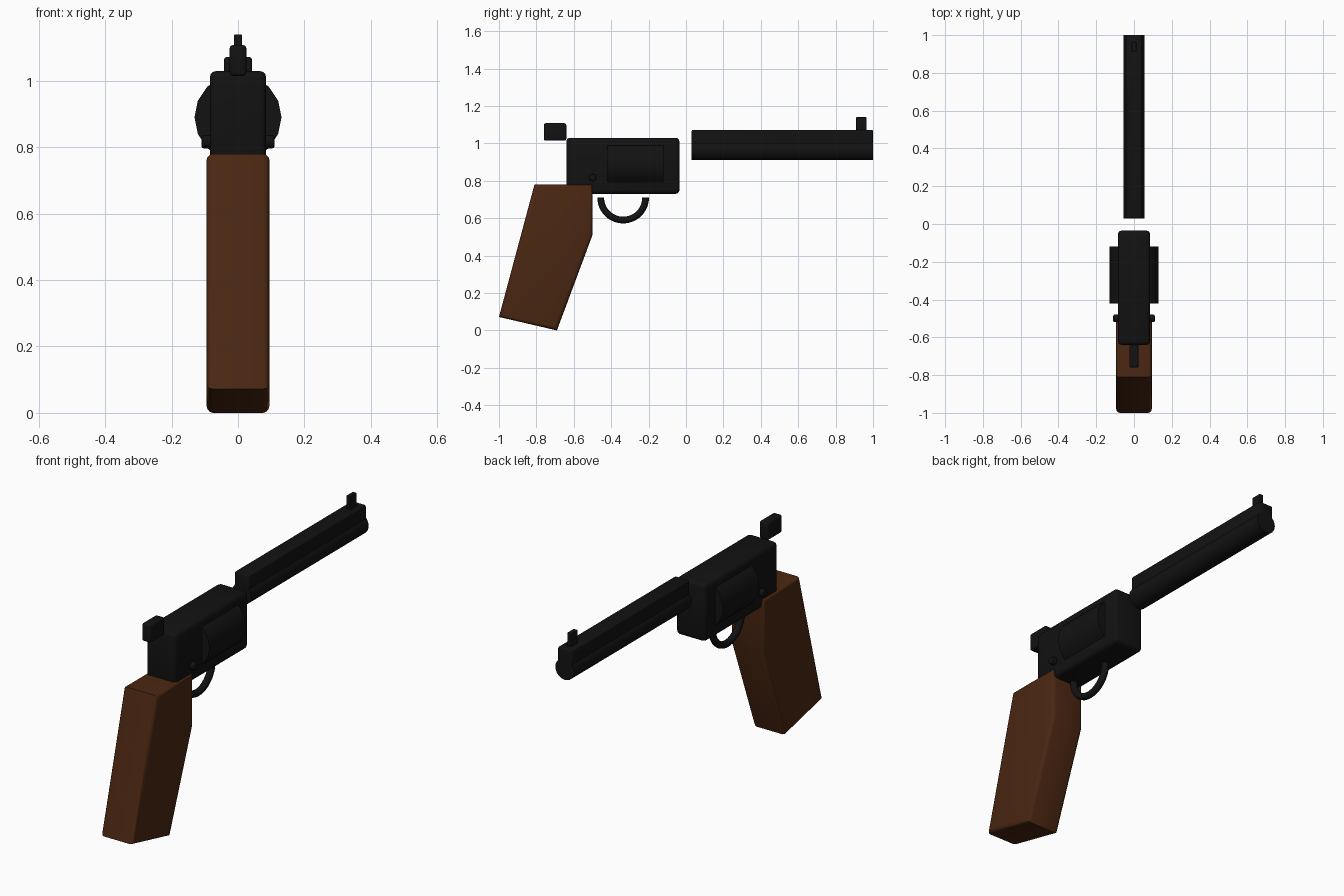
import bpy, bmesh, math
from mathutils import Matrix, Vector

if "Cube" in bpy.data.objects:
    bpy.data.objects.remove(bpy.data.objects["Cube"])


def material(name, rgb):
    m = bpy.data.materials.new(name)
    m.diffuse_color = (*rgb, 1)
    m.use_nodes = True
    m.node_tree.nodes["Principled BSDF"].inputs["Base Color"].default_value = m.diffuse_color
    return m


BLACK = material("black_metal", (0.006, 0.006, 0.006))
WOOD = material("brown_wood", (0.07, 0.02, 0.006))


def finish(name, bm, mat, smooth=True):
    bmesh.ops.recalc_face_normals(bm, faces=bm.faces[:])
    me = bpy.data.meshes.new(name)
    bm.to_mesh(me)
    bm.free()
    ob = bpy.data.objects.new(name, me)
    bpy.context.collection.objects.link(ob)
    me.materials.append(mat)
    if smooth:
        bpy.ops.object.select_all(action='DESELECT')
        ob.select_set(True)
        bpy.context.view_layer.objects.active = ob
        bpy.ops.object.shade_smooth_by_angle(angle=math.radians(35))
    return ob


def box(name, half_x, y, z, bevel, mat):
    bm = bmesh.new()
    size = (2 * half_x, y[1] - y[0], z[1] - z[0])
    mid = Vector((0, sum(y) / 2, sum(z) / 2))
    bmesh.ops.create_cube(bm, size=1, matrix=Matrix.Translation(mid) @ Matrix.Diagonal((*size, 1)))
    bmesh.ops.bevel(bm, geom=bm.edges[:], offset=bevel, segments=3, profile=0.5, affect='EDGES')
    return finish(name, bm, mat)


def cylinder(name, radius, depth, centre, axis, sides, mat, bevel=0):
    bm = bmesh.new()
    rot = Matrix.Rotation(math.pi / 2, 4, 'X' if axis == 'Y' else 'Y')
    bmesh.ops.create_cone(bm, cap_ends=True, segments=sides, radius1=radius, radius2=radius,
                          depth=depth, matrix=Matrix.Translation(centre) @ rot)
    if bevel:
        rims = [e for e in bm.edges if any(len(f.verts) > 4 for f in e.link_faces)]
        bmesh.ops.bevel(bm, geom=rims, offset=bevel, segments=2, profile=0.5, affect='EDGES')
    return finish(name, bm, mat)


# Frame and drum
box("frame", 0.085, (-0.64, -0.035), (0.73, 1.03), 0.02, BLACK)
cylinder("drum", 0.131, 0.30, (0, -0.27, 0.89), 'Y', 16, BLACK)

# Barrel with top rib and front sight
cylinder("barrel", 0.055, 0.97, (0, 0.515, 0.965), 'Y', 24, BLACK)
box("barrel_rib", 0.042, (0.03, 1.0), (0.975, 1.072), 0.008, BLACK)
box("front_sight", 0.012, (0.91, 0.965), (1.06, 1.14), 0.003, BLACK)

# Hammer
box("hammer", 0.025, (-0.76, -0.64), (1.015, 1.108), 0.01, BLACK)

# Side screws
for side, label in ((-1, "left"), (1, "right")):
    cylinder(label + "_screw", 0.02, 0.04, (side * 0.09, -0.5, 0.817), 'X', 16, BLACK, 0.006)

# Trigger guard: half ring of round tube, open at the top
bm = bmesh.new()
rings = []
for i in range(25):
    a = math.pi + math.pi * i / 24
    out = Vector((0, math.cos(a), math.sin(a)))
    centre = Vector((0, -0.336, 0.71)) + out * 0.12
    rings.append([bm.verts.new(centre + 0.018 * (out * math.cos(t) + Vector((1, 0, 0)) * math.sin(t)))
                  for t in (2 * math.pi * k / 12 for k in range(12))])
for r, s in zip(rings, rings[1:]):
    for k in range(12):
        bm.faces.new((r[k], r[k - 1], s[k - 1], s[k]))
bm.faces.new(rings[0])
bm.faces.new(rings[-1])
finish("trigger_guard", bm, BLACK)

# Grip: side profile extruded across, outline edges rounded
profile = [(-0.81, 0.78), (-0.5, 0.78), (-0.5, 0.51), (-0.69, 0.0), (-1.0, 0.072)]
bm = bmesh.new()
face = bm.faces.new([bm.verts.new((-0.095, y, z)) for y, z in profile])
ext = bmesh.ops.extrude_face_region(bm, geom=[face], use_keep_orig=True)
for v in ext["geom"]:
    if isinstance(v, bmesh.types.BMVert):
        v.co.x = 0.095
bmesh.ops.recalc_face_normals(bm, faces=bm.faces[:])
outline = [e for e in bm.edges if abs(e.verts[0].co.x - e.verts[1].co.x) < 1e-4]
bmesh.ops.bevel(bm, geom=outline, offset=0.02, segments=3, profile=0.5, affect='EDGES')
finish("grip", bm, WOOD)
